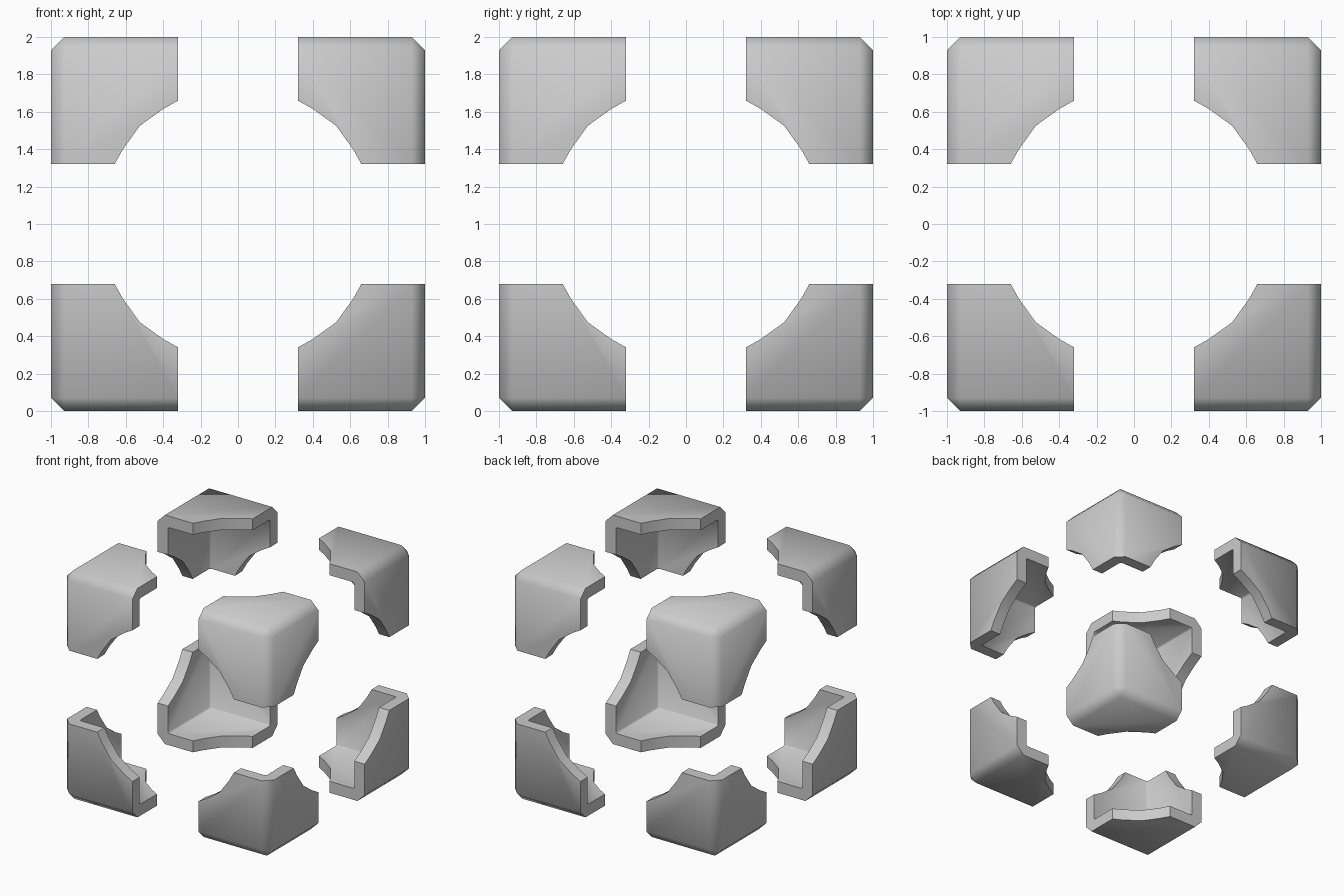
import bpy, bmesh, math
from mathutils import Vector

if "Cube" in bpy.data.objects:
    bpy.data.objects.remove(bpy.data.objects["Cube"])

REACH = 0.68    # length of each guard along the box edges
BEVEL = 0.07    # chamfer on the outer edges
WALL = 0.10     # wall thickness

# outline of one flap, measured from the box corner (u, v)
FLAP = [(BEVEL, BEVEL), (REACH, BEVEL), (REACH, 0.34), (0.60, 0.385),
        (0.475, 0.475), (0.385, 0.60), (0.34, REACH), (BEVEL, REACH)]


def corner_guard(name, sx, sy, sz):
    bm = bmesh.new()

    def add(points, turn):
        # rotate the axis order for the three sides, then mirror to the box corner
        verts = []
        for p in points:
            p = [p[(i - turn) % 3] for i in range(3)]
            verts.append(bm.verts.new((sx * (1 - p[0]), sy * (1 - p[1]), 1 + sz * (1 - p[2]))))
        bm.faces.new(verts)

    b = BEVEL
    for turn in range(3):
        # flap and the chamfer strip beside it
        add([(u, v, 0) for u, v in FLAP], turn)
        add([(b, b, 0), (b, 0, b), (REACH, 0, b), (REACH, b, 0)], turn)
    # triangular tip of the corner
    add([(b, b, 0), (0, b, b), (b, 0, b)], 0)

    bmesh.ops.remove_doubles(bm, verts=bm.verts, dist=0.0005)
    bmesh.ops.recalc_face_normals(bm, faces=bm.faces)
    # outside must face away from the box centre
    bm.normal_update()
    face = max(bm.faces, key=lambda f: f.calc_area())
    if face.normal.dot(face.calc_center_median() - Vector((0, 0, 1))) < 0:
        bmesh.ops.reverse_faces(bm, faces=bm.faces)

    mesh = bpy.data.meshes.new(name)
    bm.to_mesh(mesh)
    bm.free()
    ob = bpy.data.objects.new(name, mesh)
    bpy.context.collection.objects.link(ob)

    # wall thickness, inward
    mod = ob.modifiers.new("wall", 'SOLIDIFY')
    mod.thickness = WALL
    mod.offset = -1
    mod.use_even_offset = True
    bpy.ops.object.select_all(action='DESELECT')
    bpy.context.view_layer.objects.active = ob
    ob.select_set(True)
    bpy.ops.object.modifier_apply(modifier=mod.name)
    bpy.ops.object.shade_smooth_by_angle(angle=math.radians(60))


# one guard on each of the eight box corners
for sz, level in ((-1, "bottom"), (1, "top")):
    for sy, depth in ((-1, "front"), (1, "back")):
        for sx, side in ((-1, "left"), (1, "right")):
            corner_guard(f"corner_guard_{level}_{depth}_{side}", sx, sy, sz)
